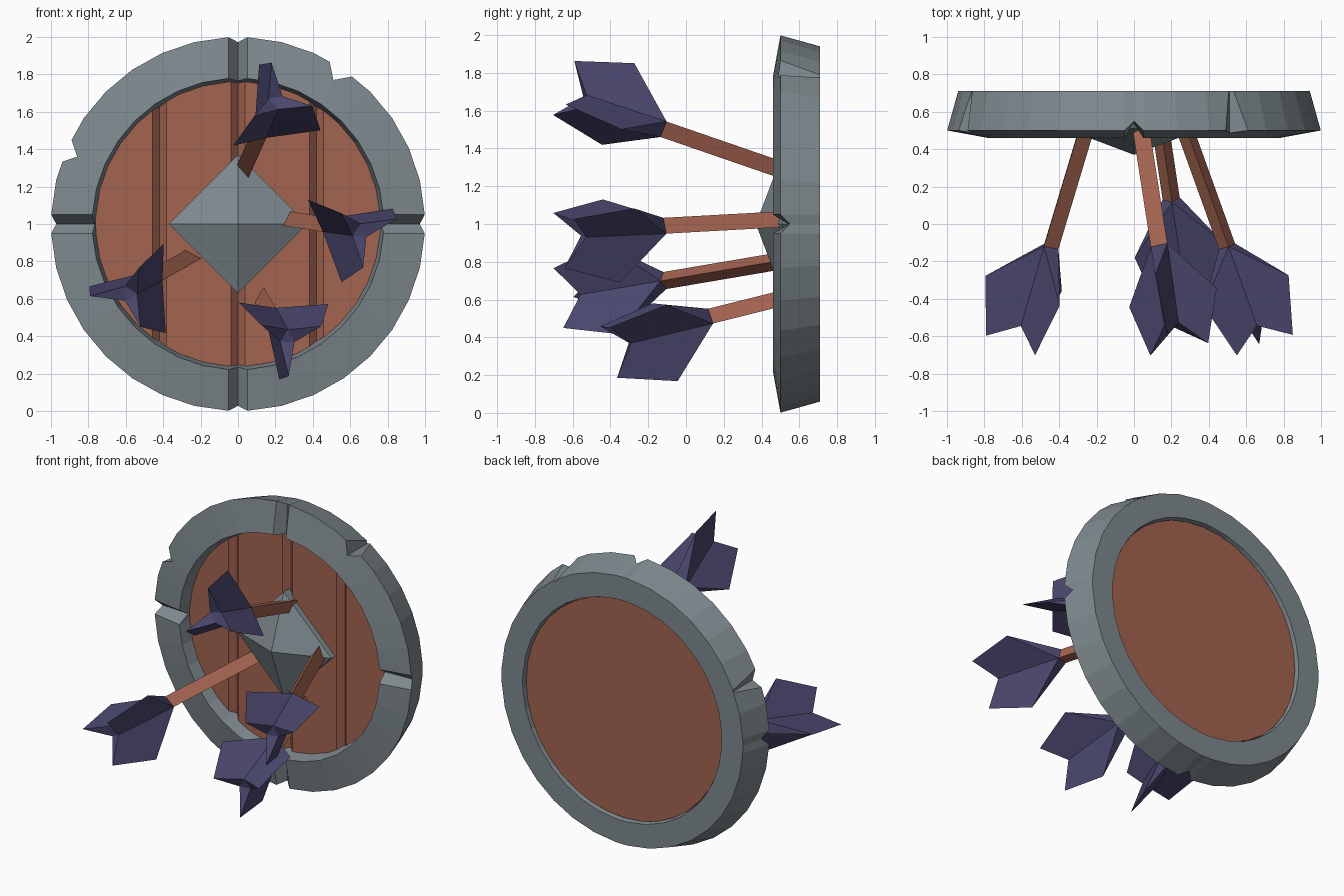
import bpy, bmesh, math
from math import sin, cos, radians, degrees, asin
from mathutils import Vector, Matrix

if "Cube" in bpy.data.objects:
    bpy.data.objects.remove(bpy.data.objects["Cube"], do_unlink=True)


def material(name, rgb):
    m = bpy.data.materials.new(name)
    m.use_nodes = True
    m.diffuse_color = (*rgb, 1)
    m.node_tree.nodes["Principled BSDF"].inputs["Base Color"].default_value = (*rgb, 1)
    return m


GREY = material("grey metal", (0.21, 0.25, 0.27))
WOOD = material("red brown wood", (0.37, 0.125, 0.08))
NAVY = material("dark blue feather", (0.071, 0.065, 0.16))
CENTRE = Vector((0, 0, 1))


def build(name, verts, faces, mat):
    """Mesh object from points and faces, with outward normals."""
    bm = bmesh.new()
    vs = [bm.verts.new(v) for v in verts]
    for f in faces:
        bm.faces.new([vs[i] for i in f])
    bmesh.ops.recalc_face_normals(bm, faces=bm.faces)
    me = bpy.data.meshes.new(name)
    bm.to_mesh(me)
    bm.free()
    ob = bpy.data.objects.new(name, me)
    bpy.context.collection.objects.link(ob)
    me.materials.append(mat)
    return ob


def loft(name, sections, mat, closed=False):
    """Skin a list of equal sections; cap the ends unless closed."""
    n, m = len(sections[0]), len(sections)
    faces = []
    for i in range(m if closed else m - 1):
        j = (i + 1) % m
        for k in range(n):
            l = (k + 1) % n
            faces.append((i * n + k, i * n + l, j * n + l, j * n + k))
    if not closed:
        faces += [tuple(range(n)), tuple(range((m - 1) * n, m * n))]
    return build(name, [p for s in sections for p in s], faces, mat)


def cut(ob, cutters):
    """Subtract the cutters from the object and discard them."""
    for c in cutters:
        mod = ob.modifiers.new("cut", "BOOLEAN")
        mod.operation, mod.solver, mod.object = "DIFFERENCE", "EXACT", c
    me = bpy.data.meshes.new_from_object(
        ob.evaluated_get(bpy.context.evaluated_depsgraph_get()))
    ob.modifiers.clear()
    ob.data = me
    for c in cutters:
        bpy.data.objects.remove(c, do_unlink=True)


def polar(r, y, deg):
    a = radians(deg)
    return Vector((r * cos(a), y, r * sin(a))) + CENTRE


# Rim: tapered ring with a V groove at each quarter
RIM = [(1.0, 0.5), (0.94, 0.71), (0.775, 0.71), (0.755, 0.58), (0.78, 0.46)]
GROOVE = [(0.972, 0.55)] + RIM[1:4] + [(0.765, 0.54)]
STEPS = 8
sections = []
for q in range(4):
    sections.append([polar(r, y, 90 * q) for r, y in GROOVE])
    for i in range(STEPS + 1):
        sec = []
        for r, y in RIM:
            edge = degrees(asin(0.05 / r))
            sec.append(polar(r, y, 90 * q + edge + (90 - 2 * edge) * i / STEPS))
        sections.append(sec)
rim = loft("shield_rim", sections, GREY, closed=True)

# Two chips knocked out of the rim
chips = []
for a, b, c in (((0.49, 0.87), (0.51, 0.77), (0.62, 0.79)),
                ((-0.89, 0.45), (-0.86, 0.36), (-0.95, 0.33))):
    a, b, c = Vector(a), Vector(b), Vector(c)
    tri = [b + 3 * (a - b), b, b + 3 * (c - b)]
    chips.append(loft("chip_cutter", [[Vector((p.x, y, p.y + 1)) for p in tri]
                                      for y in (0.3, 0.9)], GREY))
cut(rim, chips)

# Wooden board with V seams between the planks
board = loft("shield_board", [[polar(0.765, y, i * 10) for i in range(36)]
                              for y in (0.55, 0.685)], WOOD)
seams = [loft("seam_cutter", [[(x - 0.066, 0.52, z), (x, 0.59, z), (x + 0.066, 0.52, z)]
                              for z in (0.1, 1.9)], WOOD) for x in (-0.42, 0, 0.42)]
cut(board, seams)

# Diamond boss in the middle
base = [polar(0.37, y, 90 * i) for y in (0.57, 0.51) for i in range(4)]
sides = [(i, (i + 1) % 4, 4 + (i + 1) % 4, 4 + i) for i in range(4)]
slopes = [(4 + i, 4 + (i + 1) % 4, 8) for i in range(4)]
build("shield_boss", base + [Vector((0, 0.37, 1))], [(0, 1, 2, 3)] + sides + slopes, GREY)


def arrow(name, root, dx, dz, fin_angle):
    """Three-sided shaft with three swallow-tailed fins; root is where they meet."""
    root = Vector(root)
    axis = Vector((dx, -1, dz)).normalized()
    a = radians(fin_angle)
    u = Vector((cos(a), 0, sin(a)))
    u = (u - axis * u.dot(axis)).normalized()

    def point(t, r, deg):
        return root + axis * t + r * (Matrix.Rotation(radians(deg), 3, axis) @ u)

    corners = (60, 180, 300)
    start = -(0.58 - root.y) / -axis.y
    loft(name + "_shaft", [[point(t, 0.053, d) for d in corners]
                           for t in (start, 0.03)], WOOD)

    # Fins: sharp outer edges joined to the shaft corners between them
    verts = [point(0, 0.053, d) for d in corners]
    verts += [point(0.45, 0.045, d) for d in corners]
    faces = [(0, 1, 2), (3, 4, 5)]
    for i in range(3):
        j = (i + 1) % 3
        lead = len(verts)
        trail = lead + 1
        mid = corners[i] + 60
        verts += [point(0.25, 0.28, mid), point(0.56, 0.185, mid)]
        faces += [(i, j, lead), (i, lead, trail, 3 + i),
                  (j, lead, trail, 3 + j), (3 + i, 3 + j, trail)]
    build(name + "_fletching", verts, faces, NAVY)


arrow("upper_arrow", (0.14, -0.12, 1.51), 0.155, 0.345, 100)
arrow("left_arrow", (0.50, -0.12, 0.98), 0.36, -0.055, 264)
arrow("right_arrow", (-0.455, -0.12, 0.70), -0.30, -0.17, 300)
arrow("lower_arrow", (0.20, 0.13, 0.50), 0.15, -0.25, 269)
